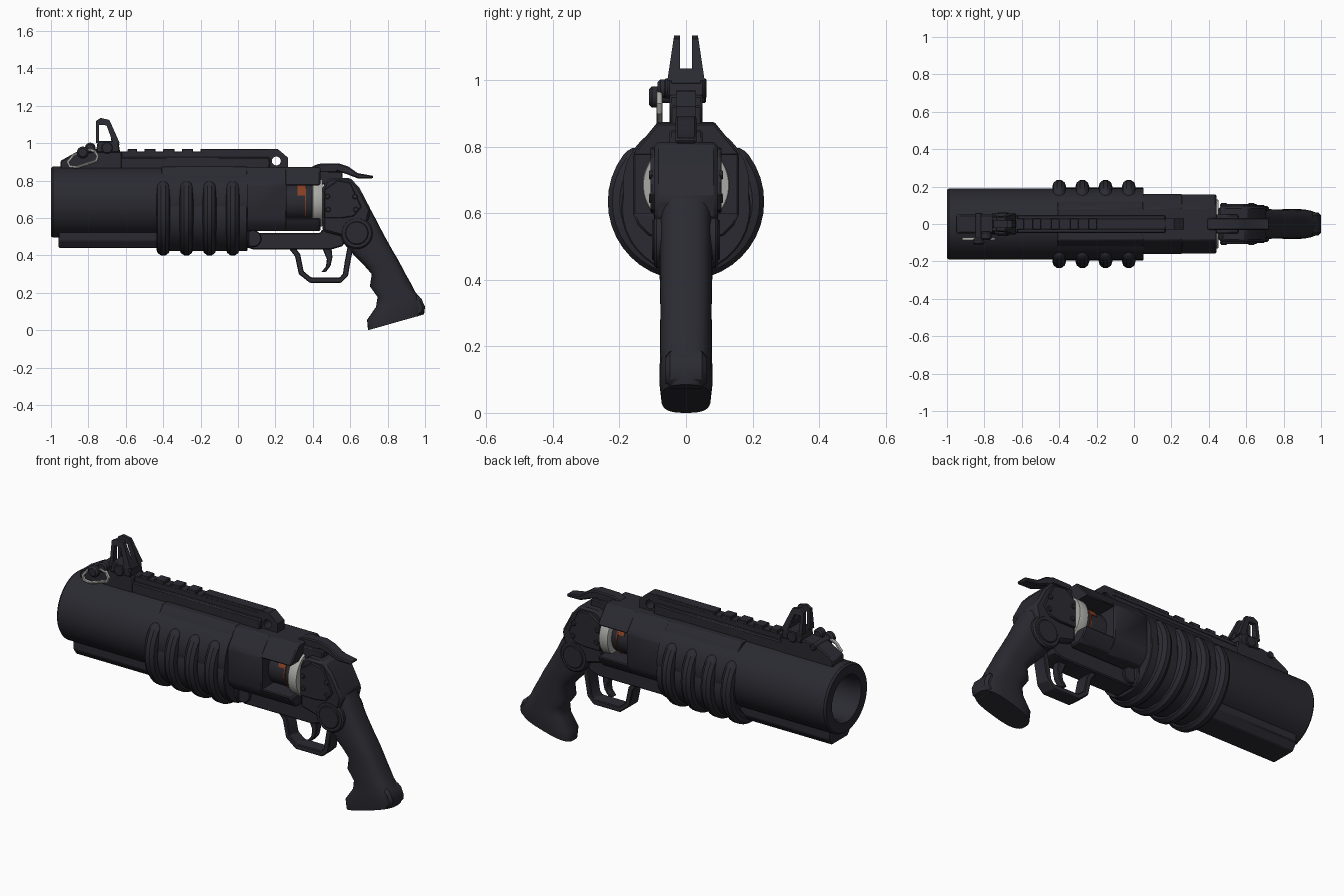
import bpy, bmesh, math
from mathutils import Vector

cube = bpy.data.objects.get("Cube")
if cube:
    bpy.data.objects.remove(cube, do_unlink=True)


def material(name, color, rough=0.6):
    m = bpy.data.materials.new(name)
    m.use_nodes = True
    m.diffuse_color = (*color, 1)
    bsdf = m.node_tree.nodes["Principled BSDF"]
    bsdf.inputs["Base Color"].default_value = (*color, 1)
    bsdf.inputs["Roughness"].default_value = rough
    return m


GUN = material("dark gunmetal", (0.023, 0.023, 0.031))
PALE = material("pale metal", (0.4, 0.4, 0.38))
RUST = material("rust orange", (0.23, 0.05, 0.017))


def finish(obj, bevel=0, angle=35):
    bpy.ops.object.select_all(action='DESELECT')
    obj.select_set(True)
    bpy.context.view_layer.objects.active = obj
    bpy.ops.object.shade_smooth_by_angle(angle=math.radians(angle))
    if bevel:
        b = obj.modifiers.new("bevel", 'BEVEL')
        b.width, b.segments, b.limit_method = bevel, 1, 'ANGLE'
    return obj


def build(name, bm, mat, bevel=0, angle=35):
    bmesh.ops.recalc_face_normals(bm, faces=bm.faces)
    mesh = bpy.data.meshes.new(name)
    bm.to_mesh(mesh)
    bm.free()
    mesh.materials.append(mat)
    obj = bpy.data.objects.new(name, mesh)
    bpy.context.collection.objects.link(obj)
    return finish(obj, bevel, angle)


def loft(name, rings, mat=GUN, bevel=0, angle=35, closed=False):
    bm = bmesh.new()
    loops = [[bm.verts.new(p) for p in r] for r in rings]
    n = len(loops[0])
    pairs = list(zip(loops, loops[1:])) + ([(loops[-1], loops[0])] if closed else [])
    for a, b in pairs:
        for i in range(n):
            bm.faces.new((a[i], a[(i + 1) % n], b[(i + 1) % n], b[i]))
    if not closed:
        bm.faces.new(loops[0])
        bm.faces.new(loops[-1])
    return build(name, bm, mat, bevel, angle)


def plate(name, xz, y0, y1, bevel=0.006):
    return loft(name, [[(x, y, z) for x, z in xz] for y in (y0, y1)], GUN, bevel)


def bar(name, half, x0, x1, bevel=0.006):
    # symmetric cross-section given as its +y half, extruded along x
    sec = half + [(-y, z) for y, z in reversed(half) if y > 0]
    return loft(name, [[(x, y, z) for y, z in sec] for x in (x0, x1)], GUN, bevel)


def box(name, x0, x1, half_y, z0, z1, bevel=0.006):
    return plate(name, [(x0, z0), (x1, z0), (x1, z1), (x0, z1)], -half_y, half_y, bevel)


def lathe(name, profile, zc, mat=GUN, closed=False, n=64):
    turns = [2 * math.pi * i / n for i in range(n)]
    rings = [[(x, r * math.cos(t), zc + r * math.sin(t)) for t in turns] for x, r in profile]
    return loft(name, rings, mat, closed=closed)


def disc(name, x, z, r, y0, y1, n=24, bevel=0.004):
    ring = [(x + r * math.cos(2 * math.pi * i / n), z + r * math.sin(2 * math.pi * i / n)) for i in range(n)]
    return plate(name, ring, y0, y1, bevel)


def tube(name, pts, r, mat=GUN, radii=None, cyclic=False):
    cu = bpy.data.curves.new(name, 'CURVE')
    cu.dimensions, cu.bevel_depth, cu.bevel_resolution, cu.use_fill_caps = '3D', r, 3, True
    sp = cu.splines.new('POLY')
    sp.points.add(len(pts) - 1)
    for i, p in enumerate(pts):
        sp.points[i].co = (*p, 1)
        sp.points[i].radius = radii[i] if radii else 1
    sp.use_cyclic_u = cyclic
    cu.materials.append(mat)
    obj = bpy.data.objects.new(name, cu)
    bpy.context.collection.objects.link(obj)
    bpy.ops.object.select_all(action='DESELECT')
    obj.select_set(True)
    bpy.context.view_layer.objects.active = obj
    bpy.ops.object.convert(target='MESH')
    return finish(bpy.context.object)


def strip(name, pts, thick, half_y):
    # open path in xz given thickness toward its inner side
    inner = []
    for i, p in enumerate(pts):
        a, b = Vector(pts[max(i - 1, 0)]), Vector(pts[min(i + 1, len(pts) - 1)])
        d = (b - a).normalized()
        inner.append((p[0] - d.y * thick, p[1] + d.x * thick))
    rings = [[(p[0], -half_y, p[1]), (p[0], half_y, p[1]), (q[0], half_y, q[1]), (q[0], -half_y, q[1])]
             for p, q in zip(pts, inner)]
    return loft(name, rings, GUN, 0.004)


AXIS = 0.685

# Barrel with open bore
lathe("barrel", [(-0.99, 0.19), (0.05, 0.19), (0.05, 0.05), (-0.3, 0.05), (-0.3, 0.118),
                 (-0.97, 0.118), (-1, 0.13), (-1, 0.182)], AXIS, closed=True)
bar("under_barrel_bar", [(0.1, 0.56), (0.1, 0.48), (0.07, 0.44)], -0.96, 0.06)

# Handguard shell and its ribs
arc = [math.radians(a) for a in range(30, -91, -10)]
shell = [(0.085, 0.875), (0.15, 0.795)] + [(0.195 * math.cos(a), 0.615 + 0.195 * math.sin(a)) for a in arc[:-1]]
bar("handguard_shell", shell, -0.41, 0.05, 0.004)
ends = [0.05, 0.5, 0.8, 0.95]
for i in range(4):
    x = -0.4 + 0.124 * i
    path = [math.radians(a) for a in [50, 48, 45, 41] + list(range(36, -217, -9)) + [-221, -225, -228, -230]]
    radii = ends + [1] * (len(path) - 8) + ends[::-1]
    tube("handguard_rib", [(x, 0.2 * math.cos(a), 0.635 + 0.2 * math.sin(a)) for a in path], 0.037, radii=radii)

# Top rail with teeth and a holed tail
box("rail_base", -0.66, 0.17, 0.048, 0.86, 0.925)
box("rail_spine", -0.66, 0.17, 0.03, 0.92, 0.955, 0.003)
for x0, x1 in [(-0.59, -0.54), (-0.5, -0.44), (-0.4, -0.34), (-0.3, -0.24), (-0.2, 0.17)]:
    box("rail_tooth", x0, x1, 0.03, 0.95, 0.97, 0.003)
hole = [(0.205 + 0.024 * math.cos(t), 0.905 + 0.024 * math.sin(t)) for t in [math.pi * i / 8 for i in range(16)]]
rim = [(0.268, 0.905), (0.268, 0.922), (0.25, 0.937), (0.232, 0.953), (0.213, 0.968), (0.185, 0.968), (0.16, 0.968),
       (0.15, 0.93), (0.15, 0.905), (0.15, 0.89), (0.15, 0.865), (0.175, 0.86), (0.205, 0.86), (0.235, 0.86),
       (0.268, 0.86), (0.268, 0.885)]
loft("rail_tail", [[(x, y, z) for x, z in loop] for loop, y in
                   ((rim, -0.03), (rim, 0.03), (hole, 0.03), (hole, -0.03))], closed=True)

# Sight mount, sight leaves and hinge
plate("sight_mount", [(-0.95, 0.86), (-0.62, 0.86), (-0.62, 0.955), (-0.78, 0.97), (-0.86, 0.955), (-0.95, 0.905)], -0.05, 0.05)
plate("sight_body", [(-0.76, 0.95), (-0.63, 0.95), (-0.64, 1.012), (-0.75, 1.012)], -0.055, 0.055)
plate("sight_bridge", [(-0.675, 0.99), (-0.632, 0.99), (-0.652, 1.035), (-0.68, 1.035)], -0.045, 0.045, 0.002)
posts = [[(-0.76, 1.0), (-0.742, 1.0), (-0.742, 1.12), (-0.76, 1.12)],
         [(-0.668, 1.0), (-0.632, 1.0), (-0.688, 1.125), (-0.712, 1.12)],
         [(-0.76, 1.1), (-0.7, 1.095), (-0.69, 1.125), (-0.735, 1.135), (-0.76, 1.118)]]
for s in (1, -1):
    for shape in posts:
        outer = [(x, s * (0.056 - 0.15 * (z - 1.0)), z) for x, z in shape]
        loft("sight_leaf", [[(x, s * 0.018, z) for x, z in shape], outer])
disc("sight_hinge", -0.7, 0.975, 0.03, -0.065, 0.062)

# Retaining pin with wire loop
disc("pin_rod", -0.83, 0.95, 0.018, -0.1, 0.06)
disc("pin_knob", -0.83, 0.95, 0.032, -0.112, -0.075, bevel=0.01)
disc("pin_collar", -0.79, 0.975, 0.028, -0.085, -0.04, bevel=0.008)
wire = [(-0.83, 0.955), (-0.88, 0.935), (-0.91, 0.9), (-0.9, 0.876), (-0.86, 0.872), (-0.81, 0.888),
        (-0.76, 0.905), (-0.75, 0.93), (-0.765, 0.955), (-0.79, 0.965)]
tube("wire_loop", [(x, -0.08, z) for x, z in wire], 0.009, PALE, cyclic=True)

# Receiver around the loading window
roof = [(0.085, 0.872), (0.145, 0.8), (0.16, 0.775)]
floor = [(0.16, 0.6), (0.145, 0.565), (0.11, 0.53)]
bar("receiver_front", roof + floor, 0.04, 0.26)
bar("receiver_roof", roof, 0.25, 0.44)
bar("receiver_floor", floor, 0.25, 0.44)

# Cartridge seen through the window
lathe("chamber_core", [(0.25, 0.1), (0.36, 0.1), (0.41, 0.095)], AXIS)
lathe("cartridge_band", [(0.357, 0.105), (0.364, 0.105)], AXIS, RUST)
lathe("cartridge_rim", [(0.396, 0.12), (0.4, 0.128), (0.445, 0.131), (0.452, 0.128)], AXIS, PALE)
mark = [(0.104 * math.cos(math.radians(a)), AXIS + 0.104 * math.sin(math.radians(a))) for a in range(20, 81, 10)]
for s in (1, -1):
    section = [(s * y, z) for y, z in mark] + [(s * y * 0.94, AXIS + (z - AXIS) * 0.94) for y, z in reversed(mark)]
    loft("cartridge_mark", [[(x, y, z) for y, z in section] for x in (0.318, 0.36)], RUST)

# Breech frame, cover plates and screws
breech = [(0.452, 0.53), (0.452, 0.76), (0.47, 0.8), (0.5, 0.815), (0.6, 0.815), (0.65, 0.76), (0.71, 0.645),
          (0.695, 0.58), (0.56, 0.5)]
plate("breech_frame", breech, -0.095, 0.095, 0.012)
cover = [(0.46, 0.6), (0.46, 0.75), (0.53, 0.8), (0.6, 0.79), (0.66, 0.66), (0.62, 0.61), (0.56, 0.6)]
for s in (1, -1):
    plate("breech_cover", cover, s * 0.09, s * 0.106, 0.004)
    for x, z in [(0.478, 0.715), (0.482, 0.645), (0.625, 0.715), (0.63, 0.645)]:
        disc("breech_screw", x, z, 0.014, s * 0.1, s * 0.112, n=12, bevel=0.003)
    disc("grip_medallion", 0.635, 0.52, 0.086, s * 0.05, s * 0.096, n=32, bevel=0.008)
    disc("medallion_boss", 0.635, 0.52, 0.062, s * 0.09, s * 0.102, n=32, bevel=0.004)
    disc("frame_pivot", 0.08, 0.49, 0.045, s * 0.05, s * 0.075)
box("top_strap", 0.36, 0.56, 0.05, 0.78, 0.85)

# Hammer
plate("hammer", [(0.39, 0.84), (0.39, 0.872), (0.43, 0.89), (0.54, 0.892), (0.59, 0.875), (0.64, 0.84), (0.725, 0.825),
                 (0.72, 0.81), (0.64, 0.812), (0.58, 0.835), (0.53, 0.85), (0.5, 0.8), (0.46, 0.8)], -0.032, 0.032)

# Lower frame, trigger and guard
plate("lower_frame", [(0.03, 0.45), (0.08, 0.432), (0.5, 0.432), (0.56, 0.45), (0.6, 0.54), (0.45, 0.54), (0.44, 0.52),
                      (0.03, 0.52)], -0.06, 0.06)
strip("trigger_guard", [(0.265, 0.445), (0.305, 0.395), (0.325, 0.3), (0.385, 0.253), (0.55, 0.253),
                        (0.588, 0.29), (0.6, 0.36), (0.615, 0.44)], 0.03, 0.04)
plate("trigger", [(0.45, 0.44), (0.475, 0.38), (0.47, 0.34), (0.445, 0.31), (0.47, 0.312), (0.495, 0.345),
                  (0.505, 0.39), (0.5, 0.44)], -0.022, 0.022, 0.004)

# Sculpted grip: front point, back point and half width of each section
sections = [((0.56, 0.62), (0.71, 0.645), 0.08), ((0.545, 0.487), (0.78, 0.51), 0.08),
            ((0.63, 0.39), (0.83, 0.42), 0.079), ((0.68, 0.34), (0.86, 0.37), 0.078),
            ((0.715, 0.3), (0.888, 0.315), 0.077), ((0.705, 0.235), (0.922, 0.255), 0.078),
            ((0.746, 0.178), (0.947, 0.205), 0.078), ((0.738, 0.125), (0.982, 0.165), 0.079),
            ((0.69, 0.055), (1.0, 0.125), 0.08), ((0.695, 0.0), (0.995, 0.085), 0.074)]


def grip_ring(f, b, w, n=32):
    ring = []
    for i in range(n):
        t = 2 * math.pi * i / n
        c, s = math.cos(t), math.sin(t)
        u = 0.5 + 0.5 * math.copysign(abs(c) ** 0.7, c)
        ring.append((f[0] + (b[0] - f[0]) * u, w * math.copysign(abs(s) ** 0.7, s), f[1] + (b[1] - f[1]) * u))
    return ring


loft("grip", [grip_ring(*s) for s in sections], angle=50)
plate("grip_heel", [(0.95, 0.195), (0.982, 0.167), (0.999, 0.125), (0.994, 0.088), (0.945, 0.068), (0.935, 0.13)],
      -0.062, 0.062, 0.014)
